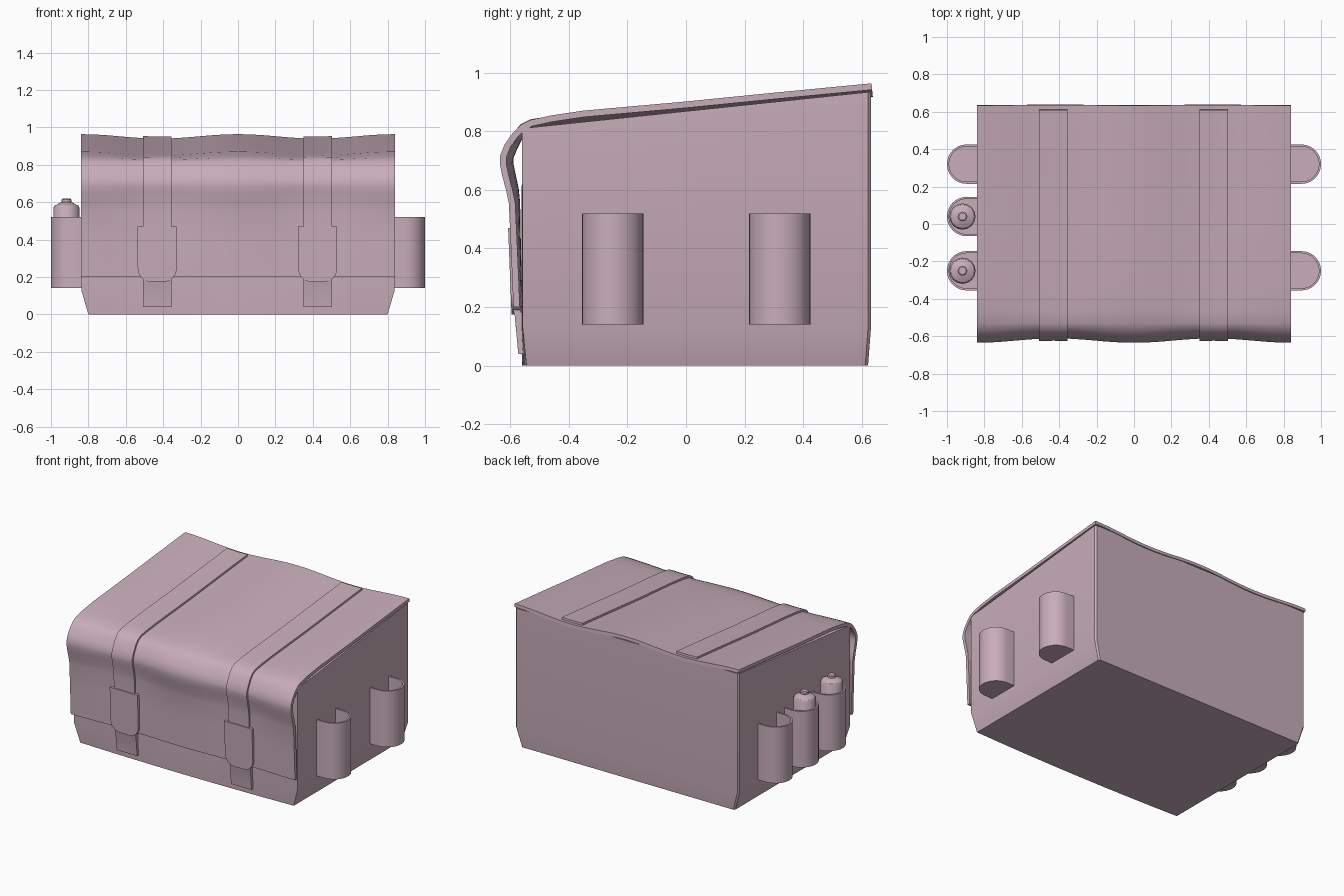
import bpy, bmesh, math
from mathutils import Vector

cube = bpy.data.objects.get("Cube")
if cube:
    bpy.data.objects.remove(cube)

mat = bpy.data.materials.new("dusty pink")
mat.use_nodes = True
color = (0.58, 0.42, 0.49, 1)
mat.diffuse_color = color
bsdf = mat.node_tree.nodes["Principled BSDF"]
bsdf.inputs["Base Color"].default_value = color
bsdf.inputs["Roughness"].default_value = 0.8


def finish(name, bm, angle=40):
    bmesh.ops.recalc_face_normals(bm, faces=bm.faces)
    mesh = bpy.data.meshes.new(name)
    bm.to_mesh(mesh)
    bm.free()
    mesh.materials.append(mat)
    ob = bpy.data.objects.new(name, mesh)
    bpy.context.collection.objects.link(ob)
    bpy.ops.object.select_all(action='DESELECT')
    ob.select_set(True)
    bpy.context.view_layer.objects.active = ob
    bpy.ops.object.shade_smooth_by_angle(angle=math.radians(angle))
    return ob


def loft(name, rings, angle=40):
    """Join closed rings of equal length and cap both ends."""
    bm = bmesh.new()
    loops = [[bm.verts.new(p) for p in r] for r in rings]
    n = len(loops[0])
    for a, b in zip(loops, loops[1:]):
        for i in range(n):
            j = (i + 1) % n
            bm.faces.new((a[i], a[j], b[j], b[i]))
    bm.faces.new(loops[0])
    bm.faces.new(loops[-1])
    return finish(name, bm, angle)


# Body: tapered base, slightly bulging front, sloping top
def body_ring(hx, front, back, bulge, z=None):
    pts = [(hx * k / 4, front - bulge * (1 - (k / 4) ** 2)) for k in range(-4, 5)]
    pts += [(hx, back - 0.01), (hx - 0.01, back), (-hx + 0.01, back), (-hx, back - 0.01)]
    return [(x, y, 0.81 + (y + 0.56) * 0.105 if z is None else z) for x, y in pts]


loft("body", [body_ring(0.80, -0.545, 0.622, 0.015, 0),
              body_ring(0.838, -0.558, 0.632, 0.006, 0.13),
              body_ring(0.838, -0.56, 0.632, 0)], 20)

# Side profile shared by flap and straps: y, z, strength of the wave
PROFILE = [(0.635, 0.952, 1), (0.3, 0.92, 1), (0, 0.89, 1), (-0.35, 0.860, 0.9),
           (-0.46, 0.846, 0.7), (-0.53, 0.833, 0.5), (-0.56, 0.818, 0.5),
           (-0.585, 0.79, 0.7), (-0.609, 0.75, 1), (-0.623, 0.715, 1),
           (-0.623, 0.685, 1), (-0.616, 0.65, 1), (-0.604, 0.60, 0.9),
           (-0.597, 0.555, 0.7), (-0.592, 0.4, 0.5), (-0.585, 0.2, 0.4)]


def wave(x):
    return 0.012 * math.cos(2 * math.pi * x / 0.84)


def sheet(name, profile, xs, outer, inner):
    rings = []
    for x in xs:
        top, under = [], []
        for i, (y, z, w) in enumerate(profile):
            a = profile[max(i - 1, 0)]
            b = profile[min(i + 1, len(profile) - 1)]
            d = Vector((b[0] - a[0], b[1] - a[1])).normalized()
            nrm = Vector((d.y, -d.x))
            for side, off in ((top, outer), (under, inner)):
                p = Vector((y, z)) + nrm * (off + w * wave(x))
                side.append((x, p.x, p.y))
        rings.append(top + under[::-1])
    return loft(name, rings)


sheet("flap", PROFILE, [0.84 * k / 12 for k in range(-12, 13)], 0, -0.022)

# Straps run over the flap and hang against the body front
strap_path = [(0.61, 0.950, 1)] + PROFILE[1:] + [(-0.574, 0.17, 0.2), (-0.56, 0.04, 0)]
for side, x in (("right", -0.432), ("left", 0.426)):
    sheet(side + "_strap", strap_path, [x + 0.077 * k for k in (-1, 0, 1)], 0.013, -0.012)

    # Strap holder plate with rounded lower corners
    w, r, low = 0.104, 0.07, 0.175
    outline = [(-w, 0.47)]
    for s in (-1, 1):
        for k in range(7):
            t = math.pi / 2 * (k / 6 if s < 0 else 1 - k / 6)
            outline.append((s * (w - r + r * math.cos(t)), low + r - r * math.sin(t)))
    outline.append((w, 0.47))
    rings = [[(x + px, base - 0.04 * (pz - low), pz) for px, pz in outline]
             for base in (-0.562, -0.596)]
    loft(side + "_strap_holder", rings)


# Side pockets: open half-round sleeves with a floor
def pocket_ring(sign, y, radius, z):
    pts = [(0.83, y - radius)]
    for k in range(17):
        t = math.pi * (k / 16 - 0.5)
        pts.append((0.895 + radius * math.cos(t), y + radius * math.sin(t)))
    pts.append((0.83, y + radius))
    return [(sign * px, py, z) for px, py in pts]


def pocket(name, sign, y):
    loft(name, [pocket_ring(sign, y, 0.105, 0.14), pocket_ring(sign, y, 0.105, 0.52),
                pocket_ring(sign, y, 0.094, 0.52), pocket_ring(sign, y, 0.094, 0.16)])


for label, y in (("front", -0.25), ("back", 0.32)):
    pocket("left_" + label + "_pocket", 1, y)
for label, y in (("front", -0.25), ("middle", 0.04), ("back", 0.32)):
    pocket("right_" + label + "_pocket", -1, y)

# Bottles in two of the right pockets
BOTTLE = [(0.07, 0.16), (0.07, 0.57), (0.063, 0.582), (0.032, 0.598),
          (0.022, 0.6), (0.026, 0.602), (0.026, 0.615), (0.02, 0.62)]
for label, y in (("front", -0.25), ("middle", 0.04)):
    rings = [[(-0.917 + r * math.cos(k * math.pi / 8), y + r * math.sin(k * math.pi / 8), z)
              for k in range(16)] for r, z in BOTTLE]
    loft(label + "_bottle", rings, 30)
